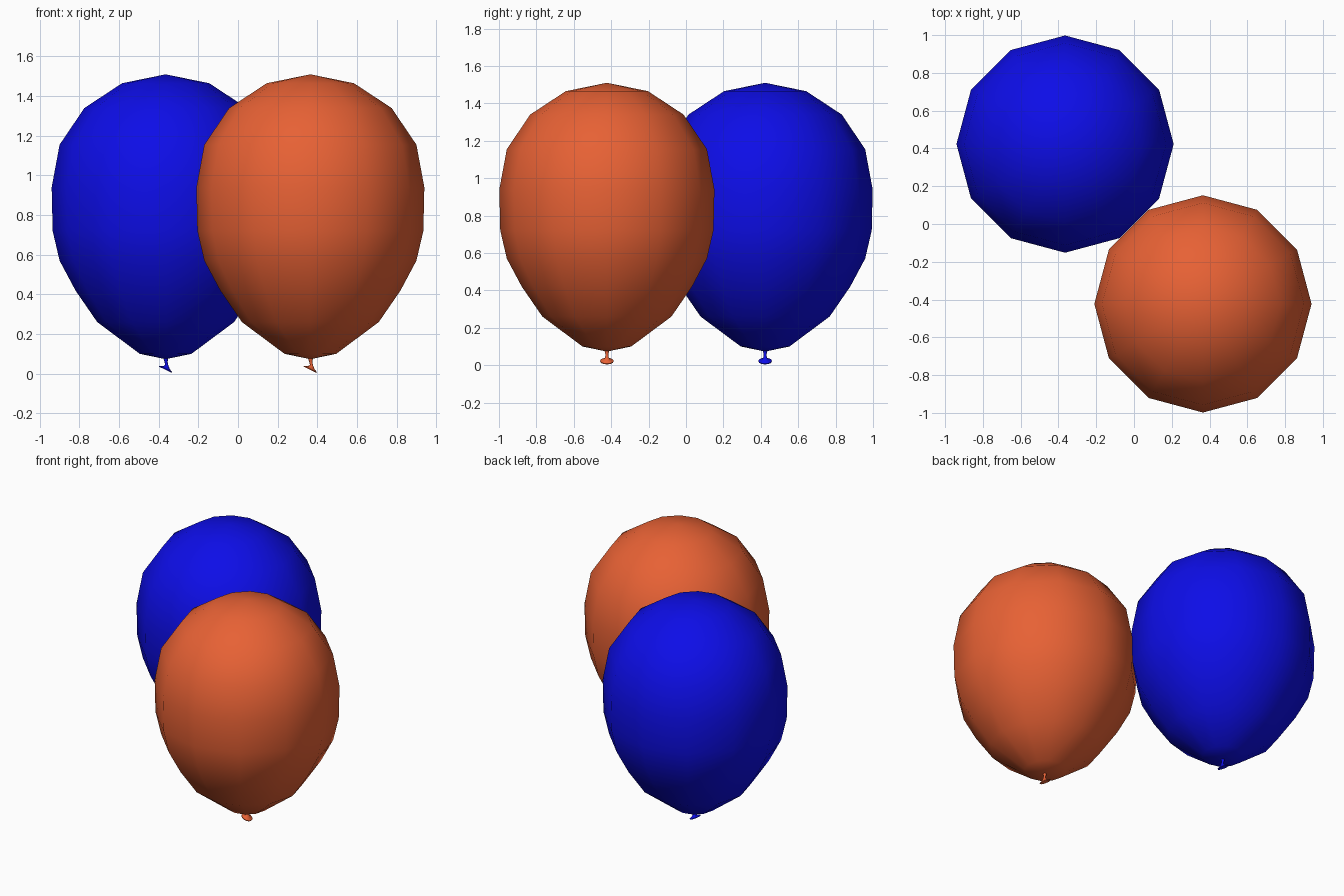
import bpy, bmesh
from math import sin, cos, tau, radians
from mathutils import Matrix, Vector

if "Cube" in bpy.data.objects:
    bpy.data.objects.remove(bpy.data.objects["Cube"])

SIDES = 12


def material(name, colour):
    mat = bpy.data.materials.new(name)
    mat.use_nodes = True
    mat.diffuse_color = colour
    mat.node_tree.nodes["Principled BSDF"].inputs["Base Color"].default_value = colour
    return mat


def loft(name, rings, location, mat, angle):
    """Skin a stack of rings given as (radius, height, x shift, tilt in degrees)."""
    bm = bmesh.new()
    loops = []
    for radius, z, shift, tilt in rings:
        turn = Matrix.Rotation(radians(tilt), 3, 'Y')
        centre = Vector((shift, 0, z))
        loops.append([bm.verts.new(centre + turn @ Vector((
            radius * cos(tau * i / SIDES), radius * sin(tau * i / SIDES), 0)))
            for i in range(SIDES)])
    for low, high in zip(loops, loops[1:]):
        for i in range(SIDES):
            j = (i + 1) % SIDES
            bm.faces.new((low[i], low[j], high[j], high[i]))
    # Close both ends; a tiny end ring collapses to a pole
    for (radius, *_), loop in zip((rings[0], rings[-1]), (loops[0], loops[-1])):
        if radius < 0.001:
            bmesh.ops.pointmerge(bm, verts=loop, merge_co=loop[0].co)
        else:
            bm.faces.new(loop)
    bmesh.ops.recalc_face_normals(bm, faces=bm.faces)
    mesh = bpy.data.meshes.new(name)
    bm.to_mesh(mesh)
    bm.free()
    mesh.materials.append(mat)
    obj = bpy.data.objects.new(name, mesh)
    obj.location = location
    bpy.context.collection.objects.link(obj)
    bpy.ops.object.select_all(action='DESELECT')
    obj.select_set(True)
    bpy.context.view_layer.objects.active = obj
    bpy.ops.object.shade_smooth_by_angle(angle=radians(angle))
    return obj


# Balloon body, from the neck to the crown
body = [(r, z, 0, 0) for r, z in (
    (0, 0.073), (0.13, 0.1), (0.345, 0.26), (0.455, 0.42), (0.535, 0.57),
    (0.57, 0.72), (0.575, 0.94), (0.535, 1.155), (0.41, 1.34),
    (0.22, 1.465), (0, 1.51))]

# Tied neck with its flared, tilted lip
knot = [(0.014, 0.085, 0, 0), (0.008, 0.06, 0.002, 8), (0.009, 0.042, 0.006, 20),
        (0.018, 0.03, 0.005, 25), (0.036, 0.024, 0, 26), (0.036, 0.02, -0.002, 26),
        (0.012, 0.026, 0.002, 26)]

blue = material("balloon blue", (0.004, 0.004, 0.8, 1))
orange = material("balloon orange", (0.8, 0.12, 0.035, 1))

for label, side, mat in (("blue", -1, blue), ("orange", 1, orange)):
    place = (0.365 * side, -0.423 * side, 0)
    loft(label + "_balloon", body, place, mat, 35)
    loft(label + "_knot", knot, place, mat, 35)
